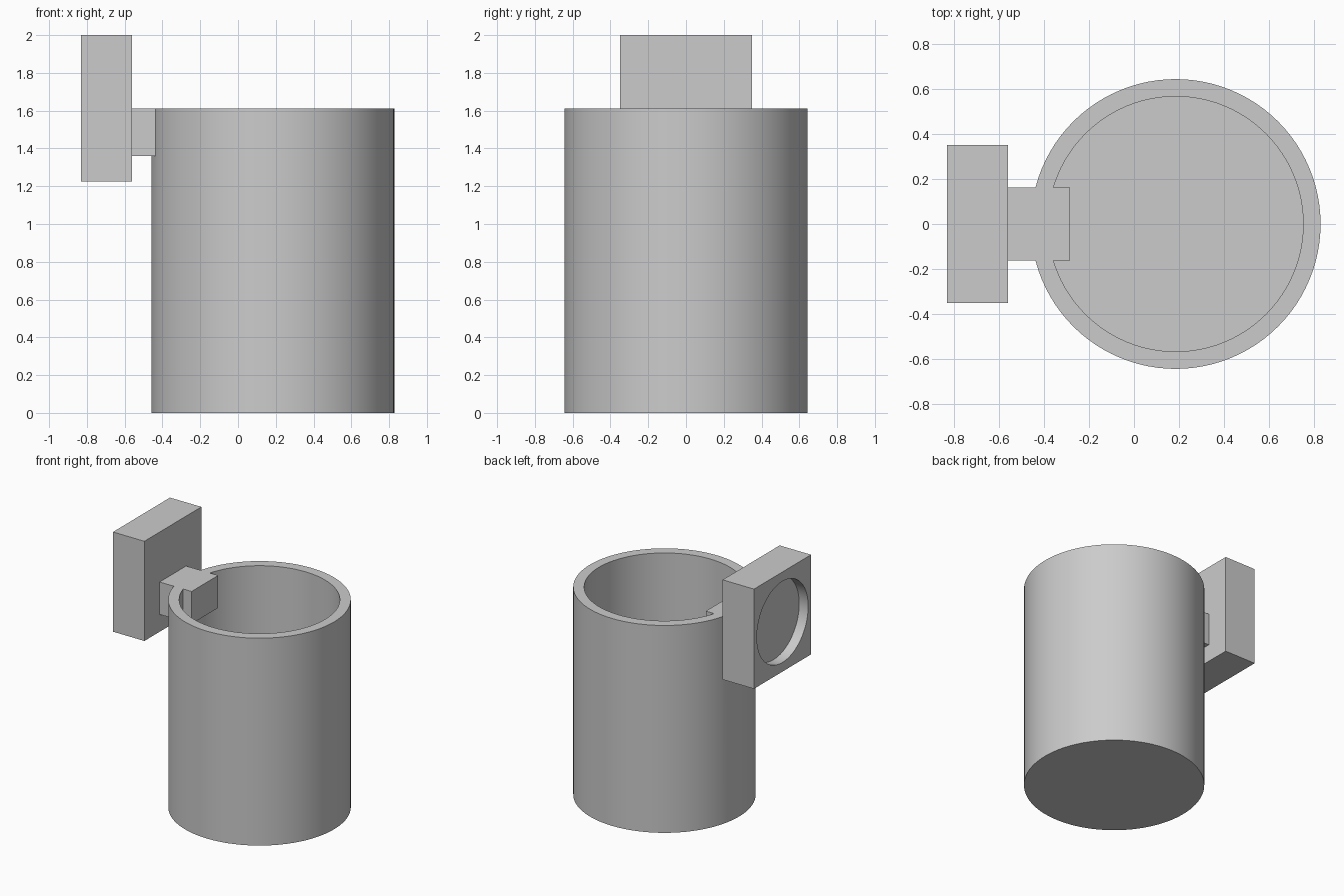
import bpy
import bmesh
import math
from mathutils import Matrix, Vector

if "Cube" in bpy.data.objects:
    bpy.data.objects.remove(bpy.data.objects["Cube"], do_unlink=True)

# Single plain grey material
grey = bpy.data.materials.new("plain_grey")
grey.use_nodes = True
grey.diffuse_color = (0.6, 0.6, 0.6, 1)
grey.node_tree.nodes["Principled BSDF"].inputs["Base Color"].default_value = (0.6, 0.6, 0.6, 1)

SEGMENTS = 96
CUP_X = 0.185
RIM_Z = 1.612
WALL = 0.077


def finish(name, bm):
    bmesh.ops.recalc_face_normals(bm, faces=bm.faces)
    mesh = bpy.data.meshes.new(name)
    bm.to_mesh(mesh)
    bm.free()
    mesh.materials.append(grey)
    obj = bpy.data.objects.new(name, mesh)
    bpy.context.collection.objects.link(obj)
    return obj


def box(name, low, high):
    low, high = Vector(low), Vector(high)
    bm = bmesh.new()
    place = Matrix.Translation((low + high) / 2) @ Matrix.Diagonal((*(high - low), 1))
    bmesh.ops.create_cube(bm, size=1, matrix=place)
    return finish(name, bm)


def cylinder(name, radius, depth, centre, axis="Z"):
    bm = bmesh.new()
    turn = Matrix.Rotation(math.pi / 2, 4, "Y") if axis == "X" else Matrix()
    bmesh.ops.create_cone(bm, cap_ends=True, segments=SEGMENTS, radius1=radius, radius2=radius,
                          depth=depth, matrix=Matrix.Translation(centre) @ turn)
    return finish(name, bm)


def combine(target, tool, operation):
    mod = target.modifiers.new(tool.name, "BOOLEAN")
    mod.operation, mod.solver, mod.object = operation, "EXACT", tool
    bpy.context.view_layer.objects.active = target
    bpy.ops.object.modifier_apply(modifier=mod.name)
    bpy.data.objects.remove(tool, do_unlink=True)


def smooth(obj):
    bpy.ops.object.select_all(action="DESELECT")
    obj.select_set(True)
    bpy.context.view_layer.objects.active = obj
    bpy.ops.object.shade_smooth_by_angle(angle=math.radians(30))


# Hollow cup with a closed floor
cup = cylinder("cup", 0.643, RIM_Z, (CUP_X, 0, RIM_Z / 2))
hollow = cylinder("hollow_cutter", 0.643 - WALL, RIM_Z, (CUP_X, 0, RIM_Z / 2 + WALL))
combine(cup, hollow, "DIFFERENCE")

# Connecting bar, flush with the rim and running through the wall
bar = box("connecting_bar", (-0.56, -0.163, 1.36), (-0.285, 0.163, RIM_Z))
combine(cup, bar, "UNION")
smooth(cup)

# Mounting block with a shallow round recess in its outer face
block = box("mounting_block", (-0.83, -0.35, 1.225), (-0.56, 0.35, 2))
recess = cylinder("recess_cutter", 0.315, 2 * WALL, (-0.83, 0, RIM_Z), "X")
combine(block, recess, "DIFFERENCE")
smooth(block)
